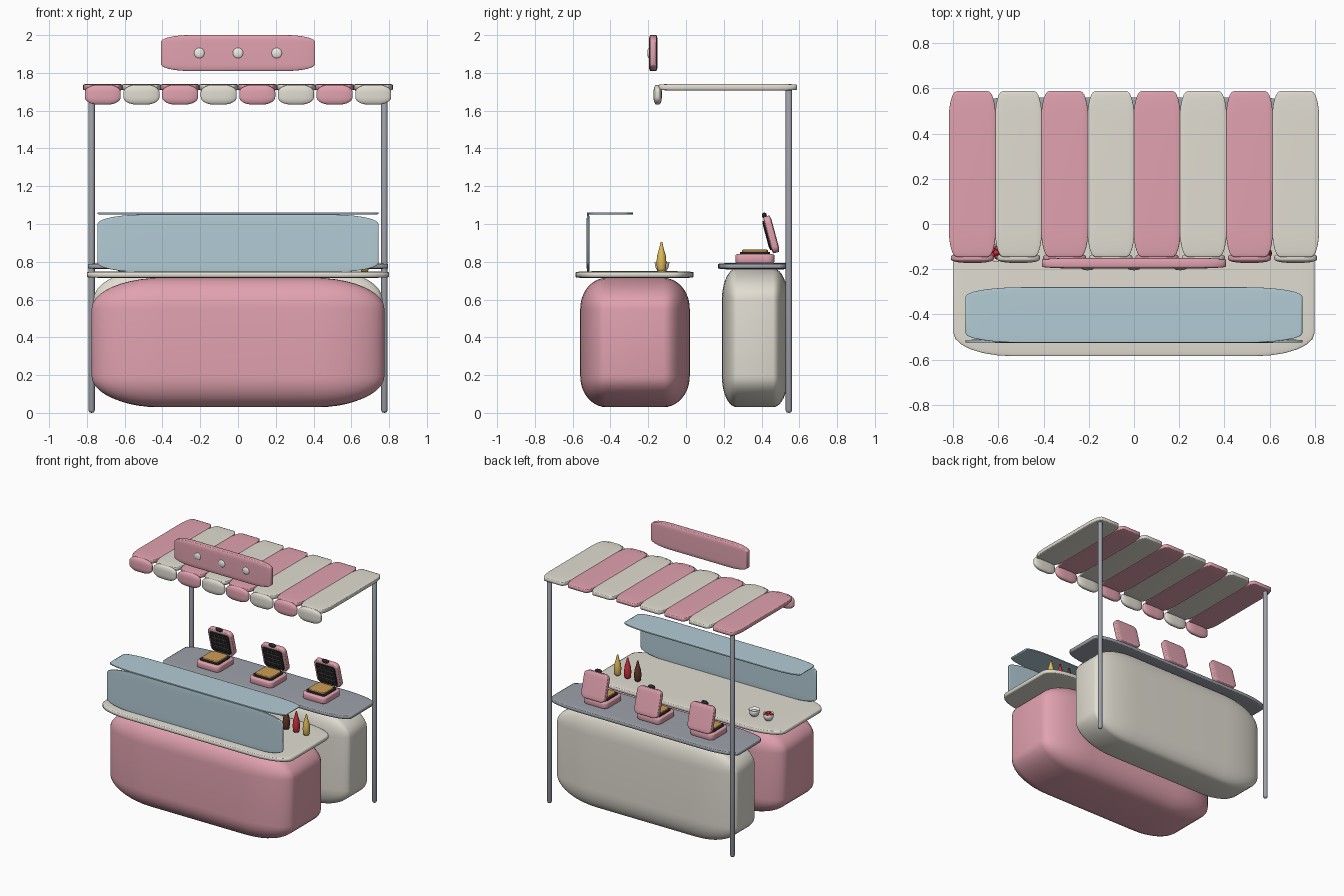
import bpy, bmesh, math
from mathutils import Vector, Matrix

if "Cube" in bpy.data.objects:
    bpy.data.objects.remove(bpy.data.objects["Cube"])

COL = {
    "pink": (0.75, 0.36, 0.43), "cream": (0.75, 0.72, 0.64), "glass": (0.45, 0.60, 0.67),
    "metal": (0.34, 0.36, 0.40), "black": (0.02, 0.02, 0.02), "grid": (0.12, 0.12, 0.13),
    "waffle": (0.60, 0.33, 0.09), "yellow": (0.75, 0.50, 0.10), "red": (0.60, 0.03, 0.05),
    "brown": (0.12, 0.04, 0.02), "white": (0.85, 0.84, 0.80),
}
MATS = {}


def finish(bm, name, color):
    if color not in MATS:
        MATS[color] = bpy.data.materials.new(color)
        MATS[color].diffuse_color = (*COL[color], 1)
    for f in bm.faces:
        f.smooth = True
    me = bpy.data.meshes.new(name)
    bm.to_mesh(me)
    bm.free()
    me.materials.append(MATS[color])
    ob = bpy.data.objects.new(name, me)
    bpy.context.collection.objects.link(ob)
    return ob


def soft_box(name, color, x, y, z, b=0.33, seg=6, mat=None):
    """Pillow-like box given by (min, max) ranges; rounding is proportional to each side."""
    bm = bmesh.new()
    bmesh.ops.create_cube(bm, size=2)
    bmesh.ops.bevel(bm, geom=bm.edges[:], offset=b, segments=seg, profile=0.5, affect='EDGES')
    for v in bm.verts:
        v.co = Vector([(r[0] + r[1]) / 2 + c * (r[1] - r[0]) / 2 for r, c in zip((x, y, z), v.co)])
    if mat:
        bm.transform(mat)
    return finish(bm, name, color)


def ball(name, color, loc, r):
    bm = bmesh.new()
    bmesh.ops.create_uvsphere(bm, u_segments=20, v_segments=12, radius=1)
    bm.transform(Matrix.Translation(loc) @ Matrix.Diagonal((*r, 1)))
    return finish(bm, name, color)


def lathe(name, color, loc, profile, n=24):
    bm = bmesh.new()
    vs = [bm.verts.new((r, 0, z)) for r, z in profile]
    es = [bm.edges.new(p) for p in zip(vs, vs[1:])]
    bmesh.ops.spin(bm, geom=vs + es, cent=(0, 0, 0), axis=(0, 0, 1), angle=math.tau, steps=n)
    bmesh.ops.remove_doubles(bm, verts=bm.verts[:], dist=1e-5)
    bmesh.ops.recalc_face_normals(bm, faces=bm.faces[:])
    bm.transform(Matrix.Translation(loc))
    return finish(bm, name, color)


def around(c, half):
    return (c - half, c + half)


# counters
soft_box("front_counter", "pink", (-0.775, 0.775), (-0.56, 0.02), (0.03, 0.715), 0.48, 10)
soft_box("front_counter_top", "cream", (-0.80, 0.80), (-0.585, 0.04), (0.713, 0.75))
soft_box("back_counter", "cream", (-0.765, 0.765), (0.19, 0.54), (0.03, 0.765), 0.45, 10)
soft_box("back_counter_top", "metal", (-0.795, 0.795), (0.17, 0.56), (0.76, 0.793))

# sneeze guard
soft_box("guard_front_pane", "glass", (-0.745, 0.745), (-0.526, -0.511), (0.745, 1.05))
soft_box("guard_top_pane", "glass", (-0.745, 0.745), (-0.525, -0.28), (1.05, 1.062))

# awning poles
for side, x in (("left", -0.775), ("right", 0.775)):
    lathe(side + "_pole", "metal", (x, 0.545, 0),
          [(0, 0), (0.012, 0.003), (0.017, 0.014), (0.017, 1.71), (0.012, 1.722), (0, 1.725)], 16)

# striped awning with scallops
for i in range(8):
    c = (i - 3.5) * 0.2045
    col = "cream" if i % 2 else "pink"
    soft_box(f"awning_stripe_{i}", col, around(c, 0.104), (-0.145, 0.588), (1.706, 1.742))
    soft_box(f"awning_scallop_{i}", col, around(c, 0.095), (-0.172, -0.128), (1.632, 1.737), 0.75, 8)

# sign board with buttons
soft_box("sign_board", "pink", (-0.408, 0.408), (-0.197, -0.15), (1.81, 2.0), 0.38, 8)
for i in (-1, 0, 1):
    ball(f"sign_button_{i + 1}", "white", (i * 0.205, -0.195, 1.905), (0.028, 0.01, 0.028))

# waffle irons
for i in (-1, 0, 1):
    x = i * 0.45
    n = f"iron_{i + 1}_"
    soft_box(n + "base", "pink", around(x, 0.1), (0.262, 0.468), (0.79, 0.843), 0.35)
    soft_box(n + "lower_plate", "black", around(x, 0.08), (0.285, 0.445), (0.832, 0.853), 0.25, 4)
    soft_box(n + "waffle", "waffle", around(x, 0.068), (0.297, 0.433), (0.845, 0.865), 0.3, 4)
    lid = Matrix.Translation((x, 0.452, 0.945)) @ Matrix.Rotation(math.radians(15), 4, 'X')
    soft_box(n + "lid", "pink", (-0.1, 0.1), (-0.021, 0.021), (-0.1, 0.1), 0.35, 6, lid)
    soft_box(n + "upper_plate", "black", (-0.08, 0.08), (-0.028, -0.01), (-0.08, 0.08), 0.2, 4, lid)
    for k in (-1, 0, 1):
        a = around(k * 0.036, 0.003)
        soft_box(n + f"grid_upright_{k + 1}", "grid", a, (-0.031, -0.02), (-0.07, 0.07), 0.2, 1, lid)
        soft_box(n + f"grid_crossbar_{k + 1}", "grid", (-0.07, 0.07), (-0.031, -0.02), a, 0.2, 1, lid)
    ball(n + "handle", "black", lid @ Vector((0, -0.01, 0.107)), (0.029, 0.013, 0.015))

# sauce bottles
for name, x in (("brown", 0.50), ("red", 0.585), ("yellow", 0.67)):
    lathe(name + "_sauce_bottle", name, (x, -0.13, 0.748),
          [(0, 0), (0.018, 0.001), (0.024, 0.015), (0.026, 0.05), (0.023, 0.085),
           (0.014, 0.115), (0.008, 0.14), (0.005, 0.156), (0, 0.158)], 16)

# topping bowls
for name, x in (("cream", -0.49), ("berry", -0.61)):
    lathe(name + "_bowl", "white", (x, -0.127, 0.748),
          [(0, 0), (0.022, 0.001), (0.033, 0.018), (0.04, 0.05), (0.037, 0.052),
           (0.029, 0.026), (0, 0.018)])
ball("cream_filling", "white", (-0.49, -0.127, 0.776), (0.03, 0.03, 0.014))
for i in range(6):
    a = i * math.tau / 5
    r = 0.019 if i < 5 else 0
    ball(f"berry_{i}", "red", (-0.61 + r * math.cos(a), -0.127 + r * math.sin(a), 0.79 if r else 0.803),
         (0.0125, 0.0125, 0.0135))

for m in bpy.data.materials:
    if m.users and not m.is_grease_pencil:
        m.use_nodes = True
        m.node_tree.nodes["Principled BSDF"].inputs["Base Color"].default_value = m.diffuse_color
